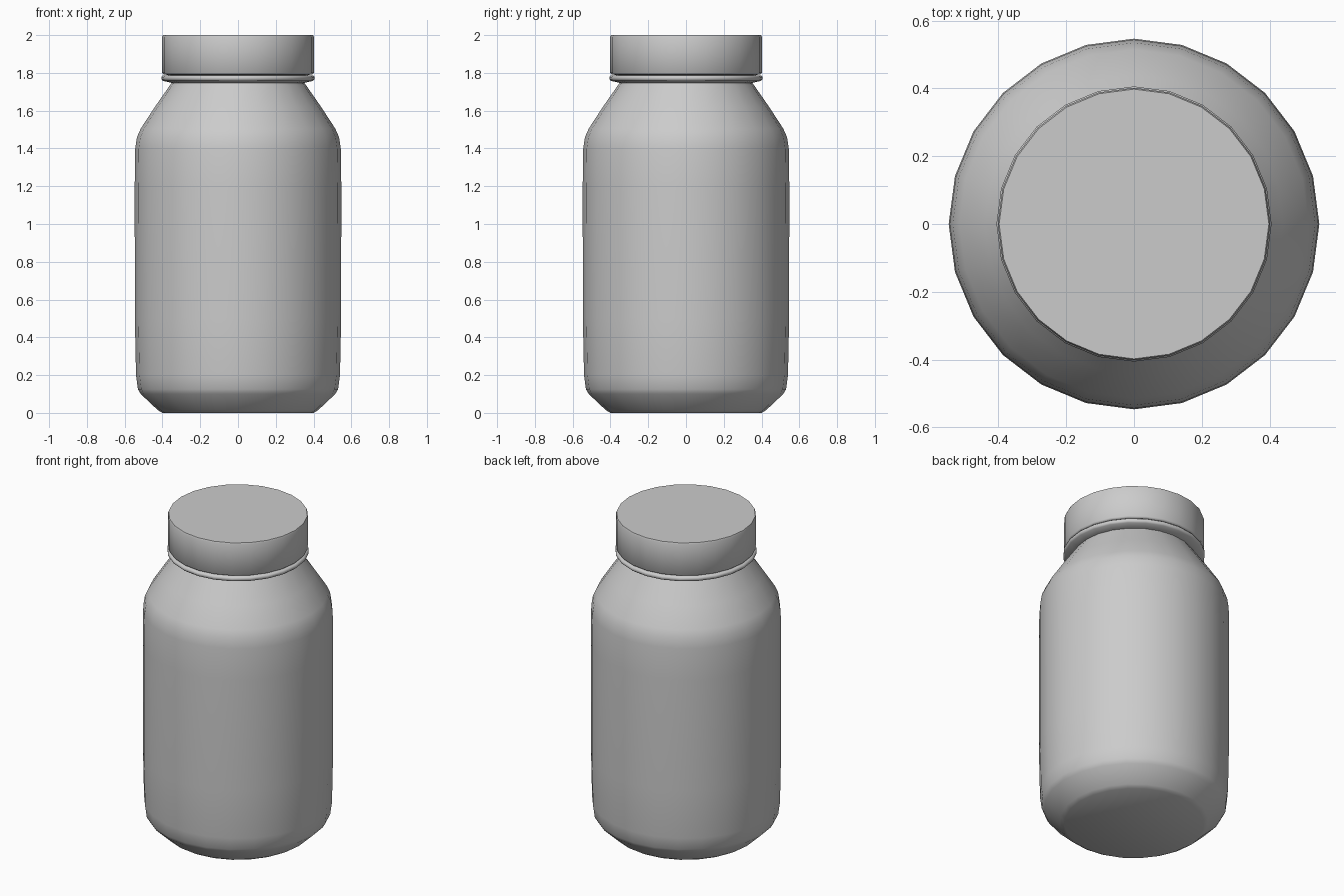
import bpy, bmesh, math

if "Cube" in bpy.data.objects:
    bpy.data.objects.remove(bpy.data.objects["Cube"])

SIDES = 24


def lathe(name, profile, angle):
    """Revolve (radius, z) points round z; closed with flat discs at both ends."""
    bm = bmesh.new()
    rings = []
    for r, z in profile:
        rings.append([bm.verts.new((r * math.cos(2 * math.pi * i / SIDES),
                                    r * math.sin(2 * math.pi * i / SIDES), z))
                      for i in range(SIDES)])
    for a, b in zip(rings, rings[1:]):
        for i in range(SIDES):
            j = (i + 1) % SIDES
            bm.faces.new((a[i], a[j], b[j], b[i]))
    bm.faces.new(rings[0][::-1])
    bm.faces.new(rings[-1])
    mesh = bpy.data.meshes.new(name)
    bm.to_mesh(mesh)
    bm.free()
    obj = bpy.data.objects.new(name, mesh)
    bpy.context.collection.objects.link(obj)
    bpy.ops.object.select_all(action='DESELECT')
    obj.select_set(True)
    bpy.context.view_layer.objects.active = obj
    bpy.ops.object.shade_smooth_by_angle(angle=math.radians(angle))
    return obj


# Jar body: chamfered foot, slightly bulging wall, sloped shoulder and neck
lathe("jar_body", [
    (0.40, 0.0), (0.425, 0.015), (0.515, 0.10), (0.53, 0.125), (0.54, 0.20),
    (0.546, 0.50), (0.547, 1.20), (0.544, 1.40), (0.535, 1.46), (0.515, 1.505),
    (0.44, 1.62), (0.36, 1.735), (0.35, 1.75), (0.35, 1.81)], 50)

# Tamper ring below the lid
lathe("neck_ring", [
    (0.35, 1.747), (0.398, 1.758), (0.406, 1.766), (0.406, 1.778),
    (0.398, 1.786), (0.36, 1.788)], 60)

# Lid
lathe("lid", [
    (0.36, 1.788), (0.395, 1.792), (0.402, 1.80), (0.402, 1.99),
    (0.398, 2.0)], 50)
